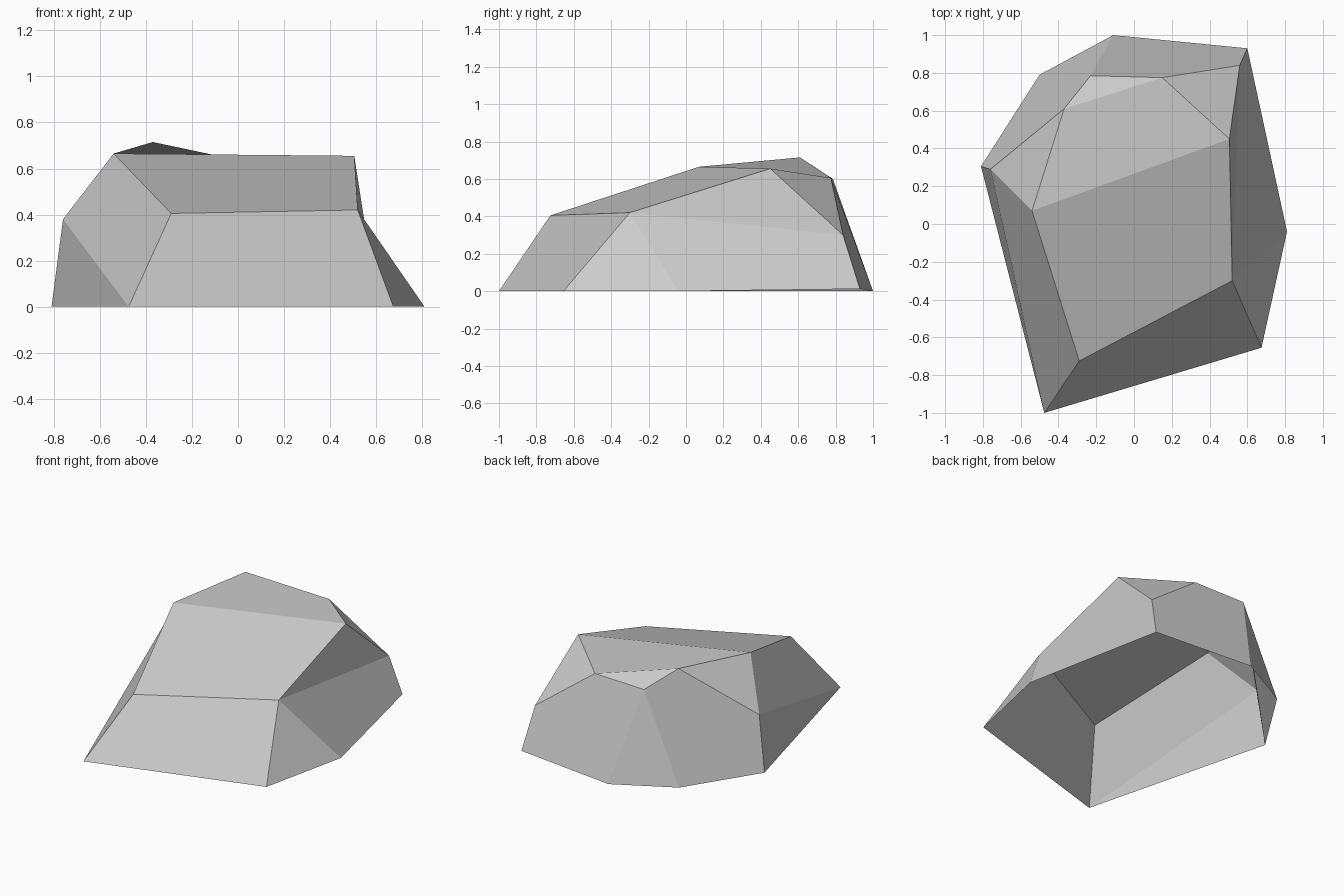
import bpy
import bmesh

cube = bpy.data.objects.get("Cube")
if cube:
    bpy.data.objects.remove(cube, do_unlink=True)

# Ground outline, anticlockwise from the front corner
ground = {
    "front": (-.475, -1, 0), "front_left": (.675, -.655, 0),
    "left": (.81, -.04, 0), "back_left": (.6, .93, .012),
    "back": (-.11, 1, 0), "back_right": (-.5, .79, 0),
    "right": (-.81, .305, 0),
}
# Shoulder corners, part way up the sides
shoulder = {
    "low_right": (-.29, -.725, .405), "low_left": (.52, -.3, .42),
    "side_left": (.56, .84, .3), "side_right": (-.76, .29, .38),
}
# Crown corners
crown = {
    "top_left": (.505, .45, .655), "top_right": (-.54, .07, .665),
    "peak": (-.37, .61, .715),
    "rim_right": (-.23, .785, .6), "rim_left": (.15, .775, .605),
}
# Facets, wound anticlockwise seen from outside
facets = [
    "front front_left low_left low_right",
    "low_right low_left top_left top_right",
    "front_left left low_left",
    "low_left left back_left side_left",
    "low_left side_left top_left",
    "top_left side_left rim_left",
    "back_left back rim_right rim_left side_left",
    "back back_right rim_right",
    "back_right right side_right peak rim_right",
    "side_right top_right peak",
    "right front side_right",
    "low_right top_right side_right front",
    "top_right top_left rim_left peak",
    "peak rim_left rim_right",
]

# Stone colour
stone = bpy.data.materials.new("grey stone")
stone.use_nodes = True
grey = (.6, .6, .6, 1)
stone.diffuse_color = grey
shader = next(n for n in stone.node_tree.nodes if n.type == "BSDF_PRINCIPLED")
shader.inputs["Base Color"].default_value = grey
shader.inputs["Roughness"].default_value = .9

# Faceted boulder, an open shell underneath
bm = bmesh.new()
corners = {}
for group in (ground, shoulder, crown):
    for name, position in group.items():
        corners[name] = bm.verts.new(position)
for facet in facets:
    bm.faces.new([corners[name] for name in facet.split()])
bm.normal_update()

mesh = bpy.data.meshes.new("boulder")
bm.to_mesh(mesh)
bm.free()
mesh.materials.append(stone)
boulder = bpy.data.objects.new("boulder", mesh)
bpy.context.scene.collection.objects.link(boulder)
